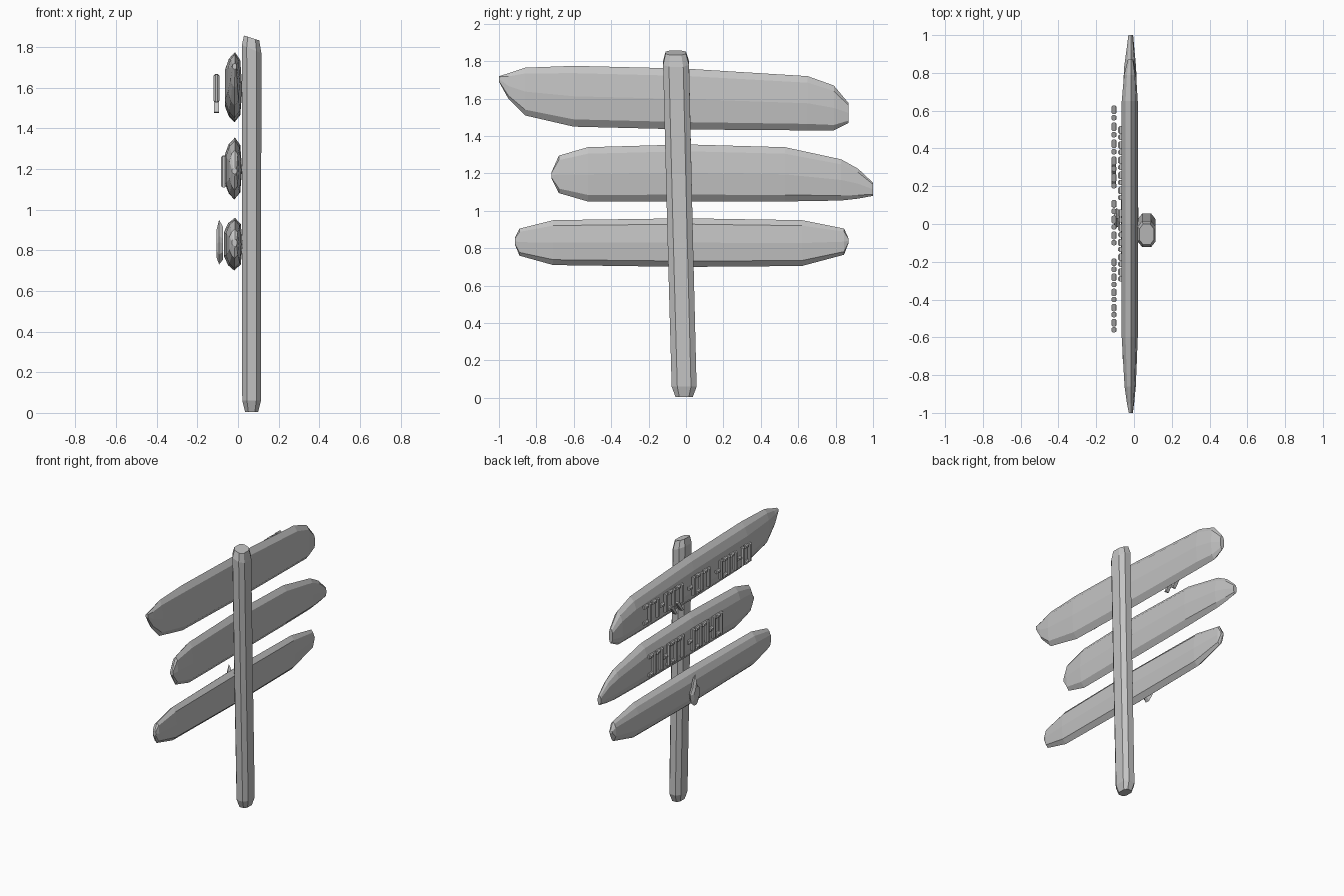
import bpy, bmesh
from mathutils import Vector

if "Cube" in bpy.data.objects:
    bpy.data.objects.remove(bpy.data.objects["Cube"])

stone = bpy.data.materials.new("plain grey")
stone.diffuse_color = (0.55, 0.55, 0.55, 1)
stone.use_nodes = True
stone.node_tree.nodes["Principled BSDF"].inputs["Base Color"].default_value = stone.diffuse_color


def finish(name, bm):
    bmesh.ops.recalc_face_normals(bm, faces=bm.faces)
    mesh = bpy.data.meshes.new(name)
    bm.to_mesh(mesh)
    bm.free()
    mesh.materials.append(stone)
    obj = bpy.data.objects.new(name, mesh)
    bpy.context.collection.objects.link(obj)
    return obj


def loft(bm, rings):
    """Skin a list of equal-length rings and close both ends."""
    vs = [[bm.verts.new(p) for p in ring] for ring in rings]
    n = len(vs[0])
    for a, b in zip(vs, vs[1:]):
        for i in range(n):
            j = (i + 1) % n
            bm.faces.new((a[i], a[j], b[j], b[i]))
    bm.faces.new(vs[0])
    bm.faces.new(vs[-1])


# Leaning eight-sided post: z, centre y, size, top slope
bm = bmesh.new()
octagon = [(-.5, -1), (.5, -1), (1, -.55), (1, .55), (.5, 1), (-.5, 1), (-1, .55), (-1, -.55)]
rings = []
for z, yc, s, slope in [(0.005, -.01, .68, 0), (.06, -.01, .98, 0), (.9, -.032, 1, 0),
                        (1.79, -.053, 1.02, .02), (1.845, -.055, .8, .012)]:
    rings.append([(.067 + .047 * s * u, yc + .068 * s * v, z - slope * u) for u, v in octagon])
loft(bm, rings)
finish("post", bm)

# Boards: lens-like section (x offset, height fraction) run along y
SECTION = [(0, 1), (-.03, .8), (-.05, .45), (-.05, -.45), (-.03, -.8),
           (-.003, -1), (.026, -.76), (.035, 0), (.026, .76)]


def board(name, stations):
    bm = bmesh.new()
    rings = []
    for y, top, bottom, t in stations:
        mid, half = (top + bottom) / 2, (top - bottom) / 2
        rings.append([(-.015 + x * t, y, mid + half * f) for x, f in SECTION])
    loft(bm, rings)
    finish(name, bm)


board("top_board", [(-1, 1.72, 1.69, .25), (-.95, 1.735, 1.60, .45), (-.86, 1.765, 1.51, .7),
                    (-.6, 1.775, 1.45, 1), (0, 1.76, 1.435, 1), (.65, 1.72, 1.43, 1),
                    (.79, 1.67, 1.43, .75), (.87, 1.575, 1.47, .35)])
board("middle_board", [(-.72, 1.205, 1.175, .3), (-.68, 1.295, 1.095, .55), (-.525, 1.34, 1.05, .9),
                       (0, 1.355, 1.05, 1), (.53, 1.34, 1.05, 1), (.83, 1.275, 1.055, .75),
                       (.92, 1.225, 1.065, .5), (1, 1.15, 1.08, .3)])
board("bottom_board", [(-.915, .855, .82, .3), (-.89, .905, .76, .55), (-.71, .95, .71, .9),
                       (0, .96, .70, 1.1), (.62, .95, .705, .9), (.845, .905, .765, .5),
                       (.87, .85, .83, .3)])


def bar(bm, x, y, z, wy, hz, depth=.028):
    """Small chamfered raised bar."""
    rings = []
    for dx, c in [(-.5, .007), (-.2, 0), (.2, 0), (.5, .007)]:
        a, b = wy / 2 - c, hz / 2 - c
        rings.append([(x + dx * depth, y + u * a, z + v * b)
                      for u, v in [(-1, -1), (1, -1), (1, 1), (-1, 1)]])
    loft(bm, rings)


def ornament(name, x, spans, z0, z1):
    """Abstract raised strip pattern: upright bars with staggered cross dashes."""
    bm = bmesh.new()
    mid, h, k = (z0 + z1) / 2, z1 - z0, 0
    for y0, y1 in spans:
        n = max(2, round((y1 - y0) / .085))
        pitch = (y1 - y0) / n
        for i in range(n):
            y = y0 + pitch * (i + .5)
            bar(bm, x, y - pitch * .25, mid, .028, h)
            for lvl in ((.42, -.42), (0,), (.42,))[k % 3]:
                bar(bm, x, y + pitch * .22, mid + lvl * h, pitch * .5, .026)
            k += 1
    finish(name, bm)


ornament("top_raised_pattern", -.106, [(-.58, -.18), (-.12, .13), (.18, .63)], 1.53, 1.665)
ornament("middle_raised_pattern", -.07, [(-.31, .08), (.12, .52)], 1.11, 1.265)

# Slanted slivers hanging below the top pattern
bm = bmesh.new()
for y in (.24, .31):
    rings = []
    for dx in (-.012, .012):
        rings.append([(-.106 + dx, y + a, z) for a, z in
                      [(0, 1.55), (.03, 1.55), (-.03, 1.475), (-.045, 1.48)]])
    loft(bm, rings)
finish("top_pattern_slivers", bm)

# Pointed faceted ornament on the bottom board
bm = bmesh.new()
outline = [(0, .95), (.028, .86), (.055, .82), (.045, .76), (.012, .73),
           (-.02, .73), (-.05, .78), (-.048, .84), (-.02, .87)]
rings = []
for x, s in [(-.106, .6), (-.093, 1), (-.075, .75)]:
    rings.append([(x, .03 + y * s, .82 + (z - .82) * s) for y, z in outline])
loft(bm, rings)
finish("bottom_pointed_ornament", bm)
